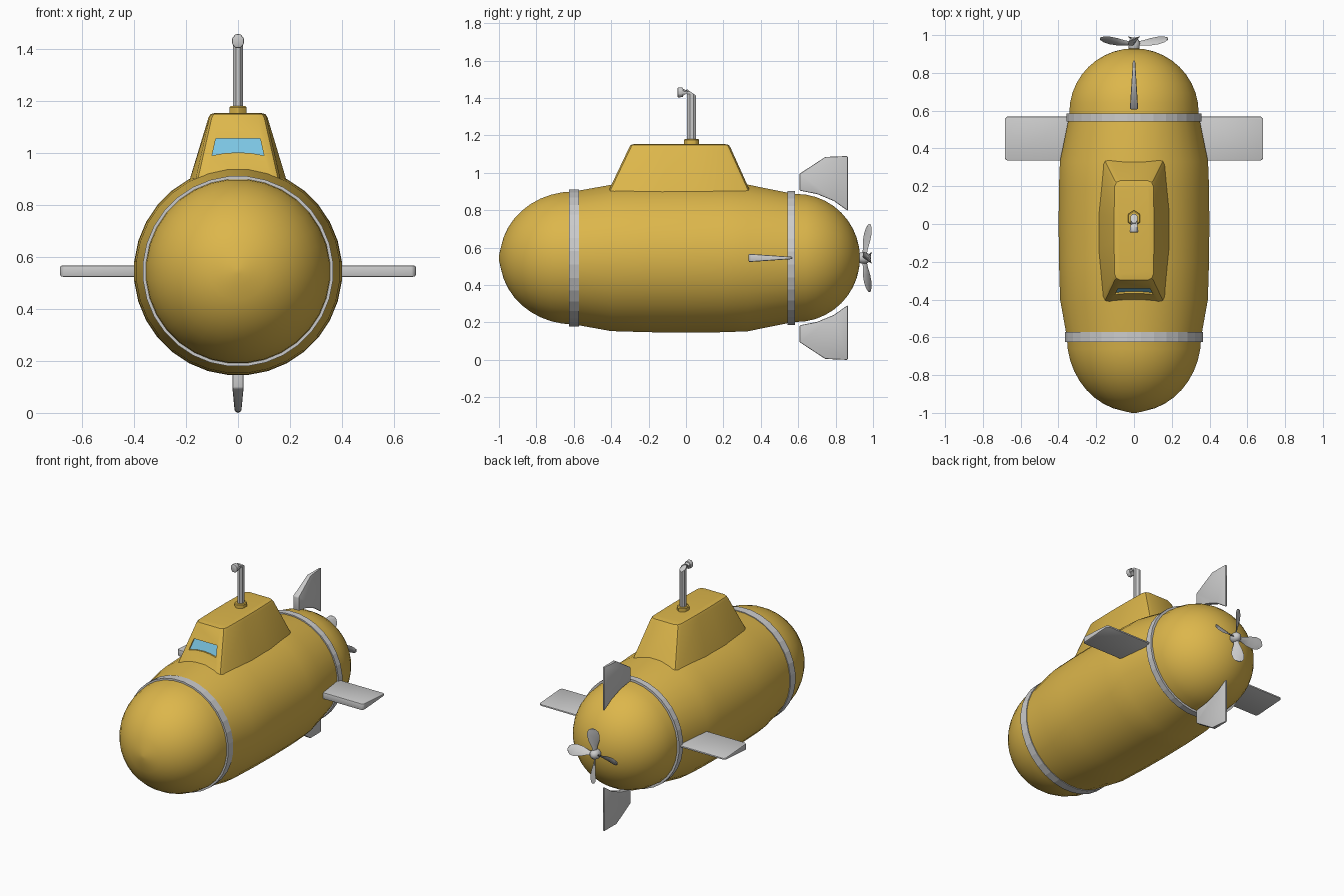
import bpy, bmesh, math
from mathutils import Vector, Matrix

if "Cube" in bpy.data.objects:
    bpy.data.objects.remove(bpy.data.objects["Cube"])

CZ = 0.545  # height of the hull axis


def material(name, rgb):
    m = bpy.data.materials.new(name)
    m.diffuse_color = (*rgb, 1)
    m.use_nodes = True
    m.node_tree.nodes["Principled BSDF"].inputs["Base Color"].default_value = m.diffuse_color
    return m


YELLOW = material("yellow_paint", (0.72, 0.47, 0.07))
BLUE = material("window_blue", (0.2, 0.56, 0.76))


def shade(ob, angle=30):
    ob.data.shade_smooth()
    ob.data.set_sharp_from_angle(angle=math.radians(angle))


def apply_modifier(ob, mod):
    bpy.context.view_layer.objects.active = ob
    bpy.ops.object.modifier_apply(modifier=mod.name)


def loft(name, rings, mat=None, smooth=30, closed=False):
    """Skin a list of equal-length point rings; cap the ends unless closed."""
    bm = bmesh.new()
    vs = [[bm.verts.new(p) for p in r] for r in rings]
    n = len(vs[0])
    pairs = list(zip(vs, vs[1:])) + ([(vs[-1], vs[0])] if closed else [])
    for a, b in pairs:
        for i in range(n):
            j = (i + 1) % n
            bm.faces.new((a[i], a[j], b[j], b[i]))
    if not closed:
        bm.faces.new(vs[0])
        bm.faces.new(vs[-1])
    bmesh.ops.remove_doubles(bm, verts=bm.verts, dist=1e-5)
    bmesh.ops.recalc_face_normals(bm, faces=bm.faces)
    me = bpy.data.meshes.new(name)
    bm.to_mesh(me)
    bm.free()
    ob = bpy.data.objects.new(name, me)
    bpy.context.collection.objects.link(ob)
    if mat:
        me.materials.append(mat)
    if smooth:
        shade(ob, smooth)
    return ob


def bevel(ob, width, segments=2):
    m = ob.modifiers.new("bevel", 'BEVEL')
    m.width, m.segments = width, segments
    m.limit_method, m.angle_limit = 'ANGLE', math.radians(35)
    apply_modifier(ob, m)
    shade(ob)


def circle_y(y, r, n=32, z=CZ):
    return [(r * math.sin(2 * math.pi * (i + .5) / n), y,
             z + r * math.cos(2 * math.pi * (i + .5) / n)) for i in range(n)]


# hull: nose dome, conical shoulders, straight middle, tail dome
profile = [(-0.6 - 0.395 * math.cos(a), 0.357 * math.sin(a))
           for a in [math.pi / 2 * i / 10 for i in range(1, 11)]]
profile = [(-1.0, 0.012)] + profile
profile += [(-0.4, 0.393), (-0.2, 0.399), (0, 0.401), (0.2, 0.399), (0.33, 0.394), (0.56, 0.347)]
profile += [(0.59 + 0.34 * math.sin(a), 0.344 * math.cos(a))
            for a in [math.pi / 2 * i / 10 for i in range(0, 10)]]
profile += [(0.93, 0.01)]
loft("hull", [circle_y(y, r) for y, r in profile], YELLOW, 40)

# bands around the hull
for name, y0, y1, r in (("front_band", -0.625, -0.572, 0.367), ("rear_band", 0.542, 0.584, 0.359)):
    loft(name, [circle_y(y0, r - .04), circle_y(y0, r), circle_y(y1, r), circle_y(y1, r - .04)],
         smooth=0, closed=True)


# conning tower
def tower_ring(z, mid, end, y0, y1, c=0.03):
    w = (y1 - y0) * 0.38
    half = [(end - c, y0), (end - .3 * c, y0 + .3 * c), (end, y0 + c), (mid, y0 + w),
            (mid, y1 - w), (end, y1 - c), (end - .3 * c, y1 - .3 * c), (end - c, y1)]
    return [(x, y, z) for x, y in half] + [(-x, y, z) for x, y in reversed(half)]


tower = loft("conning_tower", [
    tower_ring(0.86, 0.197, 0.172, -0.435, 0.362),
    tower_ring(1.135, 0.114, 0.11, -0.304, 0.238),
    tower_ring(1.149, 0.106, 0.102, -0.297, 0.230),
    tower_ring(1.154, 0.085, 0.082, -0.275, 0.205)], YELLOW, 0)


# window recess and pane on the sloping tower front
def window_ring(dy):
    pts = [(-.1, .99), (-.05, .999), (0, 1.002), (.05, .999), (.1, .99), (.085, 1.056), (-.085, 1.056)]
    return [(x, -0.304 - (1.135 - z) * 0.476 + dy, z) for x, z in pts]


cutter = loft("window_cutter", [window_ring(-.08), window_ring(.014)], smooth=0)
cutter.hide_render = True
cut = tower.modifiers.new("recess", 'BOOLEAN')
cut.operation, cut.object, cut.solver = 'DIFFERENCE', cutter, 'EXACT'
apply_modifier(tower, cut)
bpy.data.objects.remove(cutter)
shade(tower, 25)
loft("window", [window_ring(.010), window_ring(.022)], BLUE, 0)


# periscope: hexagonal collar, octagonal tube with elbow, flared eyepiece
def ring_z(z, rx, ry, n, y=0.03, tilt=0):
    out = []
    for i in range(n):
        a = 2 * math.pi * (i + .5) / n
        dy = ry * math.sin(a)
        out.append((rx * math.cos(a), y + dy, z + dy * tilt))
    return out


def ring_y(y, rx, rz, n, z=1.43):
    return [(p[0], y, z + p[1]) for p in ring_z(0, rx, rz, n, 0)]


collar = loft("periscope_collar", [ring_z(1.14, .038, .043, 6), ring_z(1.18, .038, .043, 6)], YELLOW, 0)
bevel(collar, 0.005, 1)
loft("periscope_tube", [ring_z(1.15, .02, .026, 8), ring_z(1.43, .02, .026, 8, tilt=-.7),
                        ring_y(-0.02, .02, .023, 8, 1.43)], None, 25)
eyepiece = loft("periscope_eyepiece", [ring_y(-0.015, .023, .027, 8), ring_y(-0.045, .025, .029, 8)], None, 25)
bevel(eyepiece, 0.005)


# fins: outline with a thickness that tapers to the trailing edge
def fin(name, outline, place):
    ys = [p[1] for p in outline]
    y0, y1 = min(ys), max(ys)

    def t(y):
        return 0.022 - 0.016 * (y - y0) / (y1 - y0)
    ob = loft(name, [[place(u, y, s * t(y)) for u, y in outline] for s in (-1, 1)], None, 0)
    bevel(ob, 0.009)


side = [(0.33, 0.335), (0.672, 0.335), (0.684, 0.347), (0.684, 0.557), (0.672, 0.569), (0.33, 0.569)]
upright = [(0.36, 0.607), (0.45, 0.607), (0.54, 0.745), (0.545, 0.865),
           (0.252, 0.865), (0.305, 0.79), (0.342, 0.70)]
for sign, s_name, v_name in ((1, "right_fin", "upper_fin"), (-1, "left_fin", "lower_fin")):
    fin(s_name, side, lambda u, y, t: (sign * u, y, CZ + t))
    fin(v_name, upright, lambda u, y, t: (t, y, CZ + sign * u))

# propeller hub
hub = [(0.915, 0.022), (0.935, 0.03), (0.955, 0.032), (0.972, 0.027), (0.984, 0.016), (0.988, 0.004)]
loft("propeller_hub", [circle_y(y, r, 16) for y, r in hub], None, 40)

# four twisted blades: (radius, half width, pitch in degrees, y)
sections = [(0.015, .013, 55, .958), (0.05, .018, 50, .962), (0.09, .032, 38, .968),
            (0.13, .038, 32, .975), (0.16, .033, 28, .980), (0.176, .019, 25, .983), (0.181, .006, 25, .984)]
for k in range(4):
    spin = Matrix.Rotation(k * math.pi / 2, 4, 'Y')
    rings = []
    for rad, w, pitch, y in sections:
        p = math.radians(pitch)
        along = Vector((math.cos(p), math.sin(p), 0))
        across = Vector((-math.sin(p), math.cos(p), 0))
        base = Vector((0, y - .003, rad))
        ring = [(-w, 0), (-w * .5, .004), (w * .5, .004), (w, 0), (w * .5, -.004), (-w * .5, -.004)]
        rings.append([spin @ (base + along * a + across * b) + Vector((0, 0, CZ)) for a, b in ring])
    loft("propeller_blade_%d" % (k + 1), rings, None, 40)
